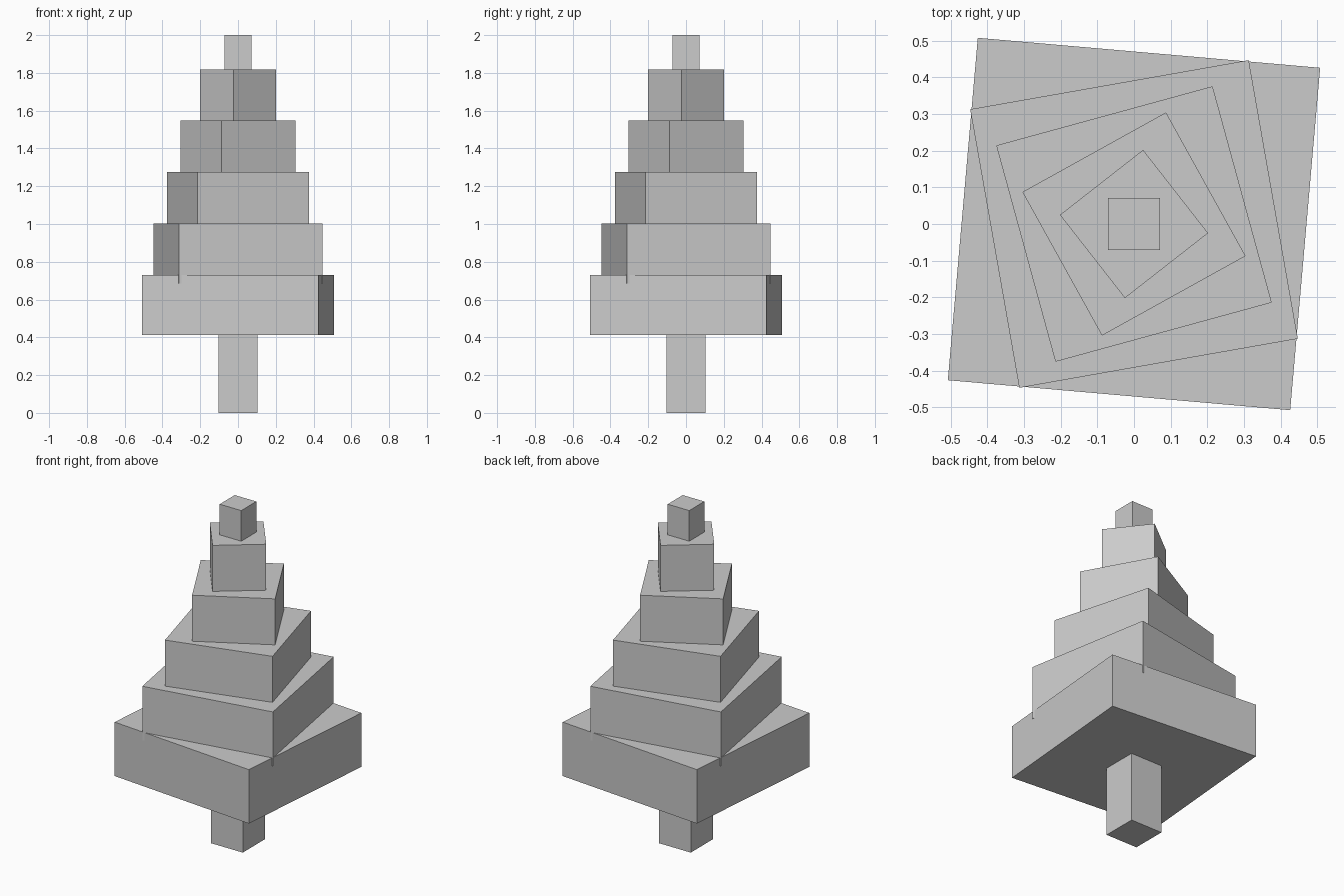
import bpy
from math import radians

if "Cube" in bpy.data.objects:
    bpy.data.objects.remove(bpy.data.objects["Cube"])


def block(name, half, z0, z1, turn=0.0):
    """Square block from z0 to z1, turned about the vertical axis."""
    bpy.ops.mesh.primitive_cube_add(size=1, location=(0, 0, (z0 + z1) / 2))
    ob = bpy.context.object
    ob.name = name
    ob.scale = (half * 2, half * 2, z1 - z0)
    ob.rotation_euler.z = radians(turn)
    bpy.ops.object.transform_apply(location=False, rotation=False, scale=True)
    return ob


# Trunk, running slightly into the lowest tier
block("trunk", 0.104, 0.0, 0.45)

# Foliage tiers: half width and twist, each sunk a little into the one below
tiers = [(0.469, -5), (0.386, 10), (0.306, 15.3), (0.224, 29), (0.144, 38)]
bottom, height, step = 0.412, 0.319, 0.272
for i, (half, turn) in enumerate(tiers):
    z = bottom + i * step
    block(f"foliage_tier_{i + 1}", half, z, z + height, turn)

# Tip
block("tree_tip", 0.0705, 1.772, 2.0)
